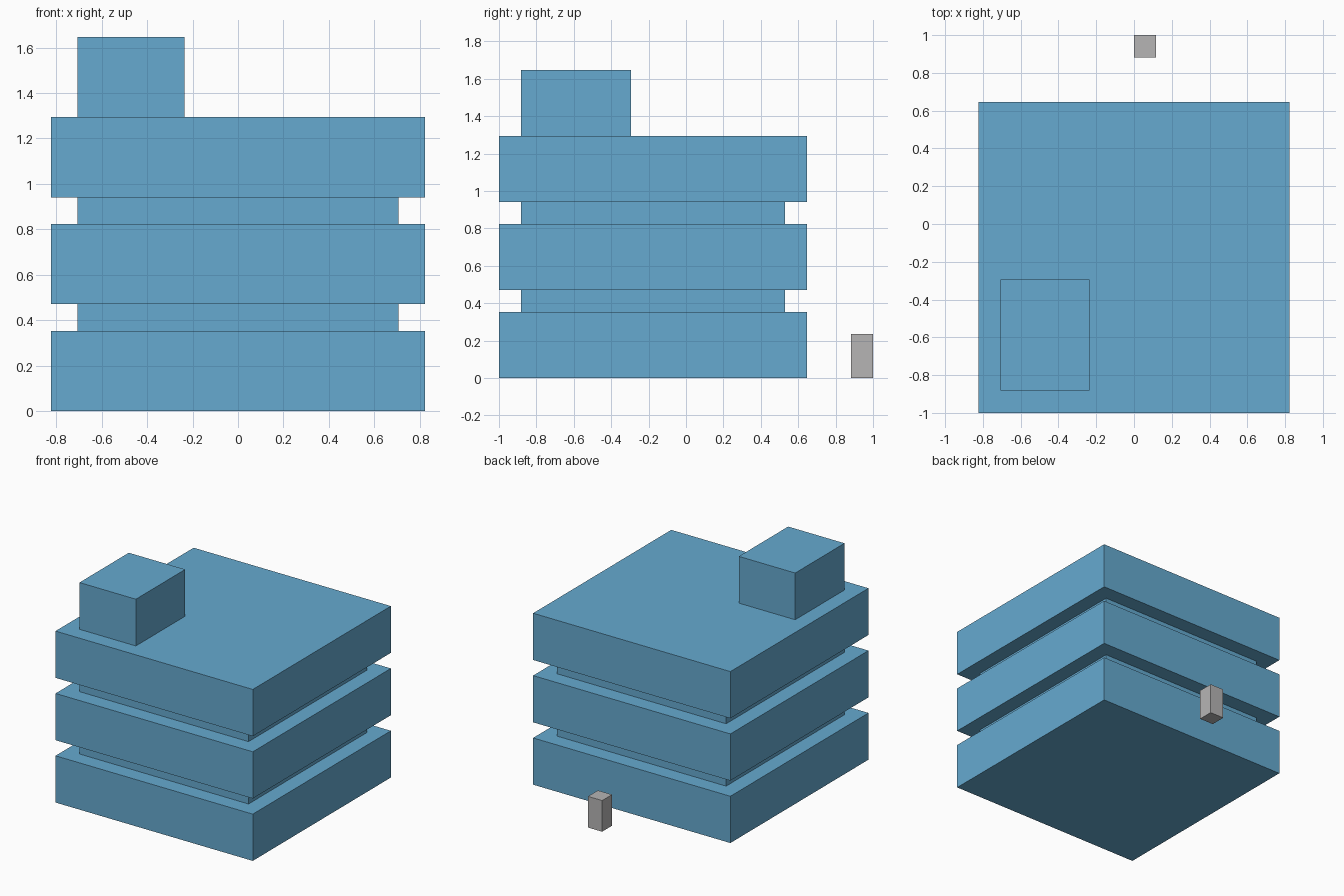
import bpy
import bmesh
from mathutils import Vector

if "Cube" in bpy.data.objects:
    bpy.data.objects.remove(bpy.data.objects["Cube"])

U = 2 / 17  # grid module: the whole model is 17 modules deep


def material(name, rgb):
    m = bpy.data.materials.new(name)
    m.diffuse_color = (*rgb, 1)
    m.use_nodes = True
    m.node_tree.nodes["Principled BSDF"].inputs["Base Color"].default_value = m.diffuse_color
    return m


blue = material("facade blue", (0.133, 0.402, 0.631))
grey = material("concrete grey", (0.468, 0.462, 0.462))


def box(name, lo, hi, mat):
    """Box between two corners given in modules."""
    lo, hi = Vector(lo) * U, Vector(hi) * U
    bm = bmesh.new()
    bmesh.ops.create_cube(bm, size=1)
    bmesh.ops.scale(bm, vec=hi - lo, verts=bm.verts)
    bmesh.ops.translate(bm, vec=(lo + hi) / 2, verts=bm.verts)
    mesh = bpy.data.meshes.new(name)
    bm.to_mesh(mesh)
    bm.free()
    mesh.materials.append(mat)
    obj = bpy.data.objects.new(name, mesh)
    bpy.context.collection.objects.link(obj)
    return obj


# Three wide storeys, each separated by a recessed band
for i in range(3):
    z = 4 * i
    box(f"storey_{i + 1}", (-7, -8.5, z), (7, 5.5, z + 3), blue)
    if i < 2:
        box(f"recessed_band_{i + 1}", (-6, -7.5, z + 3), (6, 4.5, z + 4), blue)

# Roof block at the front left corner
box("roof_block", (-6, -7.5, 11), (-2, -2.5, 14), blue)

# Small free-standing post behind the building
box("rear_post", (0, 7.5, 0), (1, 8.5, 2), grey)
